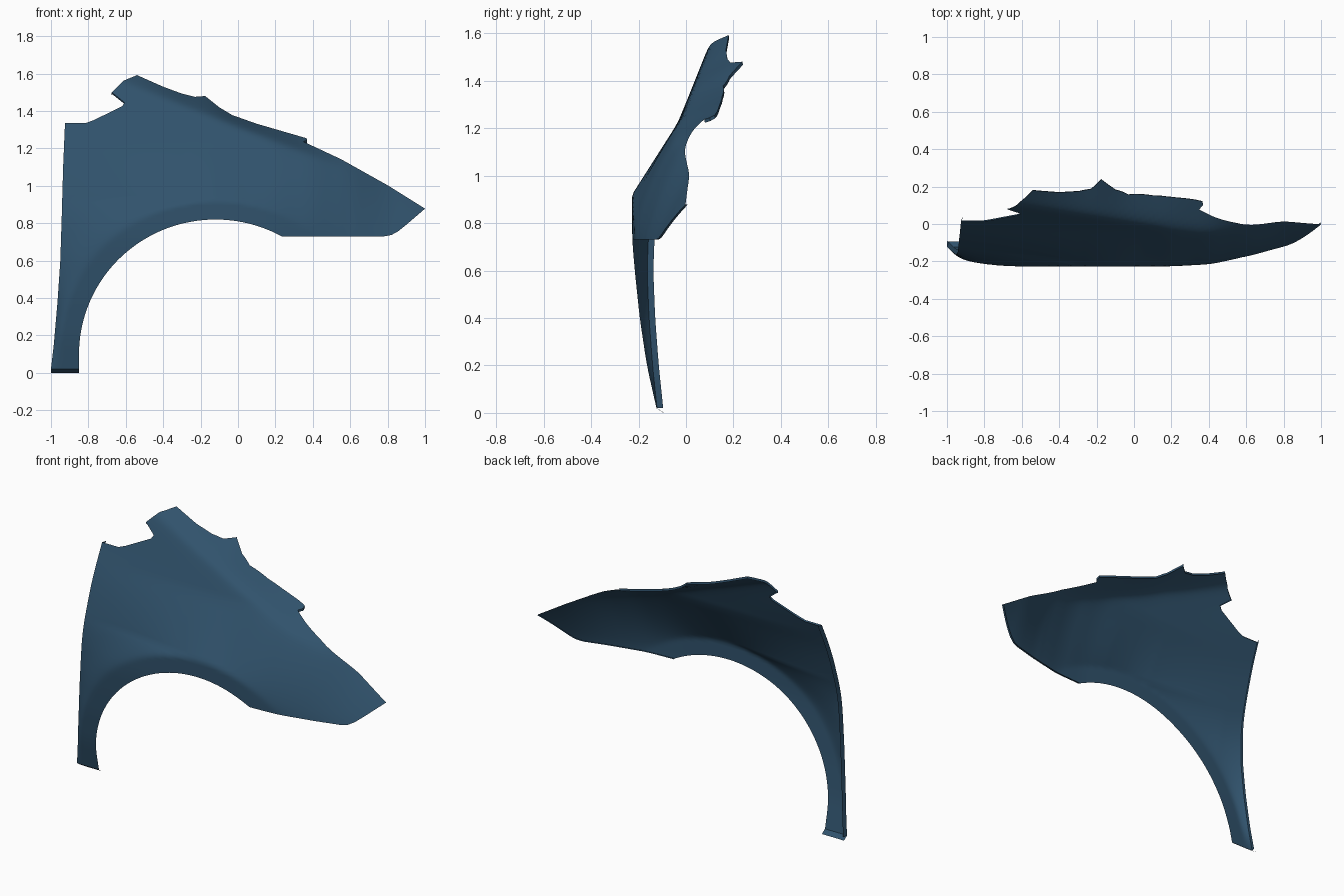
import bpy, bmesh, math
from mathutils import Vector, geometry

if "Cube" in bpy.data.objects:
    bpy.data.objects.remove(bpy.data.objects["Cube"])

def lerp(table, t):
    if t <= table[0][0]:
        return table[0][1]
    for (a, p), (b, q) in zip(table, table[1:]):
        if t <= b:
            return p + (q - p) * (t - a) / (b - a)
    return table[-1][1]

def soft(table, t, w=0.05):
    return sum(lerp(table, t + k * w / 4) for k in range(-4, 5)) / 9

# Sections of the panel: arch band, upper body, door edge, nose inset, crease slope
BAND = [(-.2, -.07), (0, -.12), (.2, -.165), (.4, -.195), (.6, -.216), (.73, -.227)]
UPPER = [(1.2, 0), (1.24, .022), (1.6, .165), (1.8, .245)]
DOOR = [(-.2, -.1), (0, -.12), (.2, -.141), (.4, -.156), (.6, -.164), (.8, -.156),
        (.9, -.14), (1, -.112), (1.1, -.082), (1.2, -.046), (1.335, .013), (1.6, .115)]
NOSE = [(.2, 0), (.4, .01), (.6, .04), (.8, .095), (.9, .113), (1, .134), (1.1, .155)]
CREASE = [(-.54, 1.0), (-.4, 1.35), (-.3, 1.7), (-.175, 1.72), (-.1, 2.1), (-.03, 2.7),
          (.1, 2.7), (.365, 1.6), (.45, 1.0), (.55, .5), (.7, 0)]
CX, CZ, RX, RZ = -.12, .1, .73, .72          # wheel arch ellipse
door = [(-1, .02), (-.985, .15), (-.965, .38), (-.95, .6), (-.942, .85), (-.935, 1.1), (-.925, 1.335)]
DOOR_X = [(z, x) for x, z in door]

def depth(x, z):
    # flat band round the arch, rising into the sloped upper body
    k = 1.14
    crest = max(.55, CZ + RZ * k * math.sqrt(max(0, 1 - ((x - CX) / (RX * k)) ** 2)))
    power = max(1, .6 * (1.2 - crest) / .177)
    u = max(0, min(1, (z - crest) / (1.2 - crest)))
    y = soft(BAND, z) + .177 * u ** power + lerp(UPPER, z)
    # curve back to the door edge
    xb = CX - RX * k * math.sqrt(max(0, 1 - (max(0, z - CZ) / (RZ * k)) ** 2))
    xd = lerp(DOOR_X, z)
    s = max(0, min(1.1, (xb - x) / max(.03, xb - xd)))
    y += (soft(DOOR, z) - y) * s ** 1.5
    # sweep in to the nose, and fold over at the bonnet crease
    y += soft(NOSE, x) * (1 + .7 * (z - .73) / .27)
    d = z - (1.53 - .385 * (x + .55))
    return y + soft(CREASE, x) * .5 * (d + math.hypot(d, .02))

def sample(points, size=.02):
    out = []
    for a, b in zip(points, points[1:]):
        a, b = Vector(a), Vector(b)
        n = max(1, round((b - a).length / size))
        out += [a.lerp(b, i / n) for i in range(n)]
    return out + [Vector(points[-1])]

# Outline in x, z, one run per edge of the panel
a_end = math.asin((.73 - CZ) / RZ)
arch = [(CX + RX * math.cos(a), CZ + RZ * math.sin(a))
        for a in (a_end + (math.pi - a_end) * i / 60 for i in range(61))]
foot = [(-.85, .02), (-1, .02)]
scuttle = [(-.925, 1.335), (-.815, 1.335), (-.77, 1.352), (-.62, 1.425), (-.606, 1.445), (-.675, 1.5)]
bonnet = [(-.675, 1.5), (-.61, 1.563), (-.54, 1.592), (-.4, 1.53), (-.3, 1.493), (-.23, 1.476),
          (-.175, 1.48), (-.1, 1.42), (-.03, 1.378), (.1, 1.332), (.365, 1.255), (.37, 1.244), (.348, 1.237)]
wing = [(.348, 1.237), (.55, 1.143), (.8, 1.003), (1, .878)]
nose = [(1, .878), (.9, .792), (.855, .756), (.82, .737), (.78, .73), arch[0]]
runs = [sample(r) for r in (arch, [arch[-1], foot[0]], foot, door, scuttle, bonnet, wing, nose)]
loop = [p for r in runs for p in r[:-1]]
n = len(loop)

# Triangulate the panel with an even interior grid
grid = [Vector((-1 + .02 * i + .01 * (j % 2), .02 + .0175 * j)) for i in range(101) for j in range(91)]
verts, _, faces, *_ = geometry.delaunay_2d_cdt(
    loop + grid, [(i, (i + 1) % n) for i in range(n)], [], 1, 1e-5)

bm = bmesh.new()
vs = [bm.verts.new((p.x, depth(p.x, p.y), p.y)) for p in verts]
for f in faces:
    bm.faces.new([vs[i] for i in f])

# Folded flanges along the free edges
def flange(run, dx, dy, dz):
    top = [Vector((p.x, depth(p.x, p.y), p.y)) for p in run]
    a = [bm.verts.new(p) for p in top]
    b = [bm.verts.new(p + Vector((dx, dy, dz))) for p in top]
    for i in range(len(run) - 1):
        bm.faces.new((a[i], a[i + 1], b[i + 1], b[i]))

flange(runs[2], 0, .03, -.02)
flange(runs[3], .008, .026, 0)
flange(runs[4], 0, .006, -.008)
flange(runs[5], 0, .002, -.014)
flange(runs[7], -.004, .01, 0)

bmesh.ops.remove_doubles(bm, verts=bm.verts, dist=.0005)
bmesh.ops.delete(bm, geom=[v for v in bm.verts if not v.link_faces], context='VERTS')
bmesh.ops.recalc_face_normals(bm, faces=bm.faces)
if sum(f.normal.y * f.calc_area() for f in bm.faces) > 0:
    bmesh.ops.reverse_faces(bm, faces=bm.faces)

mesh = bpy.data.meshes.new("fender_panel")
bm.to_mesh(mesh)
bm.free()
obj = bpy.data.objects.new("fender_panel", mesh)
bpy.context.collection.objects.link(obj)
mat = bpy.data.materials.new("blue_paint")
mat.diffuse_color = (.03, .085, .15, 1)
mat.use_nodes = True
mat.node_tree.nodes["Principled BSDF"].inputs["Base Color"].default_value = mat.diffuse_color
mesh.materials.append(mat)
bpy.context.view_layer.objects.active = obj
obj.select_set(True)
bpy.ops.object.shade_smooth_by_angle(angle=math.radians(40))
